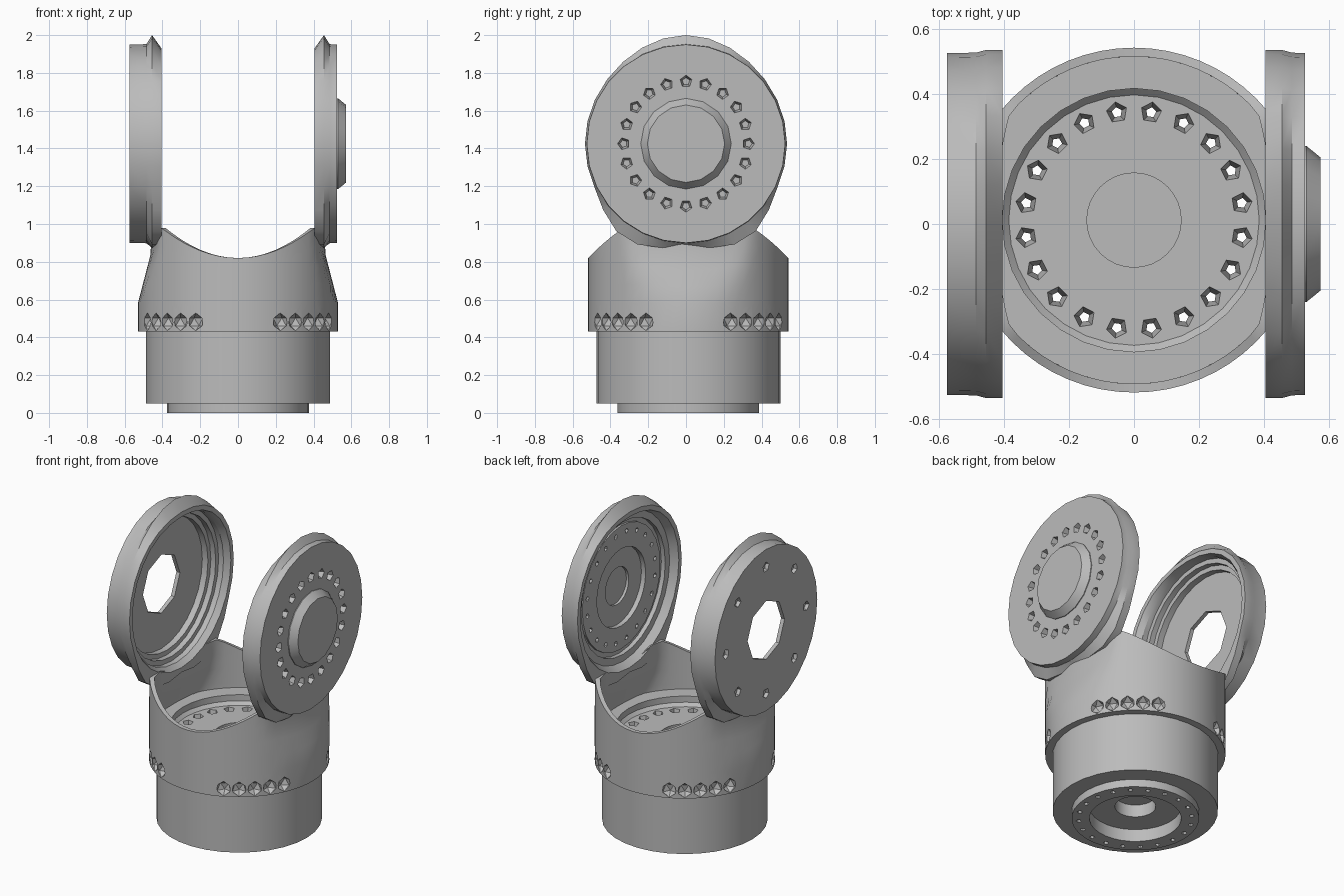
import bpy, bmesh
from math import sin, cos, pi, sqrt, radians, degrees, atan2
from mathutils import Matrix, Vector

cube = bpy.data.objects.get("Cube")
if cube:
    bpy.data.objects.remove(cube, do_unlink=True)

GREY = (0.5, 0.5, 0.5, 1)
grey = bpy.data.materials.new("machined_grey")
grey.use_nodes = True
grey.diffuse_color = GREY
grey.node_tree.nodes["Principled BSDF"].inputs["Base Color"].default_value = GREY

HUB_Z = 1.425
CUP = Matrix.Translation((0, 0.012, 0))


def side_matrix(s):
    # local z points outwards along x, local x points up
    return Matrix(((0, 0, s, 0), (0, 1, 0, 0), (1, 0, 0, HUB_Z), (0, 0, 0, 1)))


def add_grid(bm, rows):
    # closed tube of rows, each row a closed ring of points
    rings = [[bm.verts.new(p) for p in row] for row in rows]
    n = len(rings[0])
    for i, a in enumerate(rings):
        b = rings[(i + 1) % len(rings)]
        for j in range(n):
            k = (j + 1) % n
            bm.faces.new((a[j], a[k], b[k], b[j]))


def add_lathe(bm, profile, steps, matrix):
    # turn a (radius, height) profile, closed on the axis, about local z
    rings = [[bm.verts.new(matrix @ Vector((r * cos(2 * pi * j / steps),
                                            r * sin(2 * pi * j / steps), h)))
              for j in range(steps)] for r, h in profile]
    for a, b in zip(rings, rings[1:]):
        for j in range(steps):
            k = (j + 1) % steps
            bm.faces.new((a[j], a[k], b[k], b[j]))


def finish(bm, name):
    bmesh.ops.remove_doubles(bm, verts=bm.verts, dist=1e-5)
    bmesh.ops.recalc_face_normals(bm, faces=bm.faces)
    mesh = bpy.data.meshes.new(name)
    bm.to_mesh(mesh)
    bm.free()
    mesh.materials.append(grey)
    ob = bpy.data.objects.new(name, mesh)
    bpy.context.collection.objects.link(ob)
    return ob


def lathe(name, profile, steps, matrix):
    bm = bmesh.new()
    add_lathe(bm, profile, steps, matrix)
    return finish(bm, name)


def activate(ob):
    bpy.ops.object.select_all(action='DESELECT')
    ob.select_set(True)
    bpy.context.view_layer.objects.active = ob


def cut(ob, bm):
    cutter = finish(bm, "cutter")
    cutter.hide_render = True
    mod = ob.modifiers.new("cut", 'BOOLEAN')
    mod.operation = 'DIFFERENCE'
    mod.solver = 'EXACT'
    mod.object = cutter
    activate(ob)
    bpy.ops.object.modifier_apply(modifier=mod.name)
    bpy.data.objects.remove(cutter, do_unlink=True)


def smooth(ob):
    activate(ob)
    bpy.ops.object.shade_smooth_by_angle(angle=radians(30))


def hole_circle(bm, count, radius, profile, sides, matrix, offset=0.0):
    for i in range(count):
        a = 2 * pi * (i + offset) / count
        spot = Matrix.Translation((radius * cos(a), radius * sin(a), 0))
        turn = Matrix.Rotation(a, 4, 'Z')
        add_lathe(bm, profile, sides, matrix @ spot @ turn)


# Base drum with stepped underside and inner floor
base = lathe("base_drum", [
    (0, .16), (.12, .16), (.12, .08), (.27, .08), (.27, 0), (.375, 0),
    (.375, .05), (.487, .05), (.487, .62), (.505, .62), (.505, .66), (.405, .66),
    (.405, .62), (.385, .60), (.145, .60), (.145, .585), (0, .585)], 32, CUP)
bm = bmesh.new()
hole_circle(bm, 20, .335, [(0, -.1), (.016, -.1), (.016, .53), (.035, .61), (0, .61)],
            5, CUP, .5)
cut(base, bm)
smooth(base)


# Fork shell: round at the foot, flattened towards the two arms
def shell_point(angle, z, r, inset):
    y = r * sin(angle)
    t = min(max((z - .58) / .27, 0), 1)
    limit = .53 - .07 * t - inset - .4 * y * y
    x = r * cos(angle)
    return Vector((max(-limit, min(limit, x)), y, z))


def shell_top(angle):
    p = shell_point(angle, 1, .53, 0)
    if abs(p.x) <= .406:
        return .82 + .16 * (p.x / .405) ** 2
    return min(.98, HUB_Z - sqrt(.53 ** 2 - p.y ** 2) + .03)


SEGS = 64
angles = [2 * pi * i / SEGS for i in range(SEGS)]
levels = [0, .25, .5, .75, 1]


def shell_row(t, r, inset, low):
    return [CUP @ shell_point(a, low + (shell_top(a) - low) * t, r, inset) for a in angles]


rows = [[CUP @ shell_point(a, .43, .53, 0) for a in angles]]
rows += [shell_row(t, .53, 0, .58) for t in levels]
rows += [shell_row(t, .503, .035, .6) for t in reversed(levels)]
rows += [[CUP @ shell_point(a, .43, .48, .05) for a in angles]]
bm = bmesh.new()
add_grid(bm, rows)
shell = finish(bm, "fork_shell")

# Faceted screw pockets in four groups of five
bm = bmesh.new()
for quarter in range(4):
    for i in range(-2, 3):
        a = pi / 4 + quarter * pi / 2 + radians(10) * i
        spot = Matrix.Translation((.53 * cos(a), .53 * sin(a), .482))
        bmesh.ops.create_icosphere(bm, subdivisions=1, radius=.047,
                                   matrix=CUP @ spot @ Matrix.Rotation(a, 4, 'Z'))
cut(shell, bm)
smooth(shell)


# Arm discs
def web_scale(below):
    # rim runs straight down to the fork shoulder, then fades to round
    if below <= 21:
        return 1
    if below <= 52:
        return 1 / cos(radians(below - 21))
    return 1 + .167 * (90 - below) / 38


def shape_rim(ob):
    # ridge at the top of the inner rim and webs down to the shoulders
    for v in ob.data.vertices:
        dy, dz = v.co.y, v.co.z - HUB_Z
        r = sqrt(dy * dy + dz * dz)
        if r < .49 or abs(v.co.x) > .46:
            continue
        up = max(0, dz / r) ** 4
        if abs(v.co.x) < .41:
            v.co.z -= .03 * up
        else:
            v.co.z += .04 * up
        if r > .52 and dz < 0:
            k = min(web_scale(degrees(atan2(-dz, abs(dy)))), .592 / r)
            v.co.y, v.co.z = dy * k, HUB_Z + dz * k


left = side_matrix(1)
disc = lathe("left_disc", [
    (0, .512), (.12, .512), (.12, .495), (.25, .495), (.25, .465), (.40, .465),
    (.40, .478), (.43, .478), (.43, .45), (.475, .45), (.505, .405), (.535, .405),
    (.535, .455), (.527, .485), (.525, .525), (0, .525)], 28, left)
shape_rim(disc)
bm = bmesh.new()
hole_circle(bm, 20, .33, [(0, .485), (.02, .485), (.036, .535), (0, .535)], 5, left)
hole_circle(bm, 20, .35, [(0, .45), (.016, .45), (.016, .483), (0, .483)], 5, left, .5)
cut(disc, bm)
smooth(disc)

boss = lathe("left_boss", [(0, .517), (.24, .517), (.24, .53), (.205, .573), (0, .573)],
             16, left)
smooth(boss)

right = side_matrix(-1)
disc = lathe("right_disc", [
    (0, .55), (.42, .55), (.42, .51), (.45, .51), (.45, .475), (.48, .475),
    (.48, .44), (.505, .405), (.535, .405), (.535, .455), (.527, .485),
    (.525, .575), (0, .575)], 28, right)
shape_rim(disc)
bm = bmesh.new()
add_lathe(bm, [(0, .5), (.19, .5), (.19, .6), (0, .6)], 8, right)
hole_circle(bm, 8, .41, [(0, .555), (.024, .555), (.036, .585), (0, .585)], 5, right)
cut(disc, bm)
smooth(disc)
